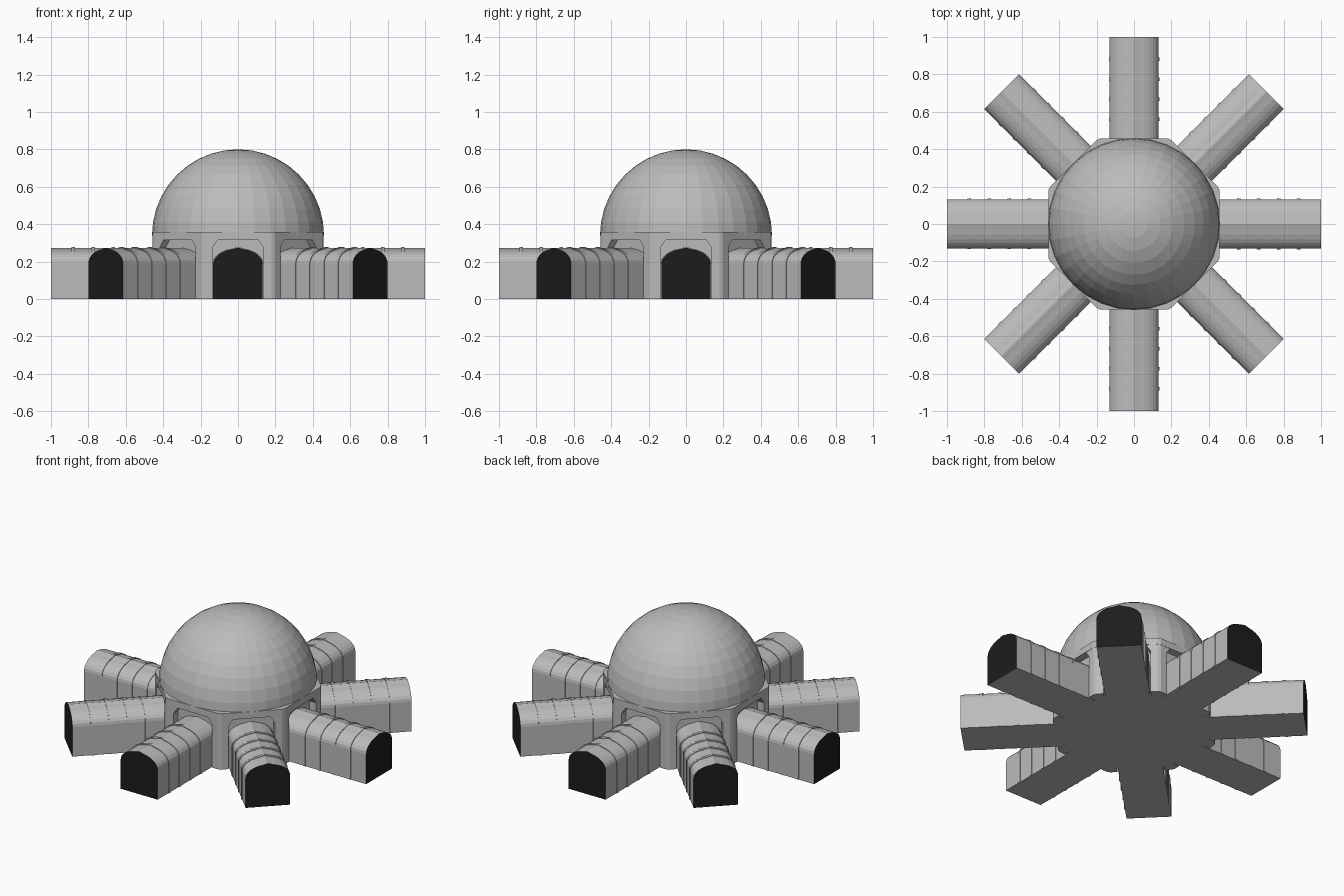
import bpy, bmesh, math
from mathutils import Matrix, Vector

cube = bpy.data.objects.get("Cube")
if cube:
    bpy.data.objects.remove(cube, do_unlink=True)


def material(name, value):
    m = bpy.data.materials.new(name)
    m.use_nodes = True
    color = (value, value, value, 1)
    m.diffuse_color = color
    m.node_tree.nodes["Principled BSDF"].inputs["Base Color"].default_value = color
    return m


STONE = material("pale stone", 0.5)
DARK = material("dark opening", 0.012)
BAYS = 8
STEP = 2 * math.pi / BAYS
FACE = 0.458      # distance from centre to each drum face


def finish(bm, name, mats=(STONE,)):
    bmesh.ops.recalc_face_normals(bm, faces=bm.faces)
    mesh = bpy.data.meshes.new(name)
    bm.to_mesh(mesh)
    bm.free()
    for m in mats:
        mesh.materials.append(m)
    obj = bpy.data.objects.new(name, mesh)
    bpy.context.collection.objects.link(obj)
    return obj


def extrude(bm, points, offset):
    """Closed prism from an outline; returns the far cap."""
    offset = Vector(offset)
    a = [bm.verts.new(p) for p in points]
    b = [bm.verts.new(Vector(p) + offset) for p in points]
    bm.faces.new(a[::-1])
    cap = bm.faces.new(b)
    for i in range(len(a)):
        j = (i + 1) % len(a)
        bm.faces.new((a[i], a[j], b[j], b[i]))
    return cap


def ring(bm, outline, z0, z1):
    extrude(bm, [(x, y, z0) for x, y in outline], (0, 0, z1 - z0))


def arch(x, grow=0.0):
    """Slightly pointed tunnel section at distance x along the tunnel."""
    w, spring, top = 0.131 + grow, 0.19, 0.274 + grow
    half = [(w, 0), (w, spring)]
    for k in range(1, 7):
        a = k * math.pi / 14
        half.append((w * math.cos(a), spring + (top - 0.006 - spring) * math.sin(a)))
    pts = half + [(0, top)] + [(-y, z) for y, z in reversed(half)]
    return [(x, y, z) for y, z in pts]


def around(bm, name, i, mats=(STONE,)):
    finish(bm, f"{name}_{i + 1}", mats).matrix_world = Matrix.Rotation(i * STEP, 4, "Z")


def octagon(apothem, half):
    pts = []
    for i in range(BAYS):
        rot = Matrix.Rotation(i * STEP, 2)
        pts += [tuple(rot @ Vector((apothem, s * half))) for s in (-1, 1)]
    return pts


# Dome: faceted hemisphere
bm = bmesh.new()
bmesh.ops.create_uvsphere(bm, u_segments=32, v_segments=20, radius=0.46)
bmesh.ops.delete(bm, geom=[v for v in bm.verts if v.co.z < -0.01], context="VERTS")
bmesh.ops.translate(bm, verts=bm.verts, vec=(0, 0, 0.34))
finish(bm, "dome")

# Drum core, set back behind the piers, and the beam under the dome
bm = bmesh.new()
ring(bm, octagon(0.41, 0.15), 0, 0.35)
finish(bm, "drum_core")
bm = bmesh.new()
ring(bm, octagon(FACE, 0.178), 0.315, 0.358)
finish(bm, "drum_beam")

# Corner pier outline, mirrored over the corner direction
corner = Vector((math.cos(STEP / 2), math.sin(STEP / 2)))
side = [Vector(p) for p in ((0.39, 0.137), (FACE - 0.001, 0.137), (FACE - 0.001, 0.178))]
pier = side + [2 * p.dot(corner) * corner - p for p in reversed(side)]

for i in range(BAYS):
    # Tunnel with a dark end
    bm = bmesh.new()
    cap = extrude(bm, arch(0.3), (0.7, 0, 0))
    cap.material_index = 1
    around(bm, "tunnel", i, (STONE, DARK))

    # Thin ribs wrapped over the tunnel
    bm = bmesh.new()
    for k in range(4):
        extrude(bm, arch(0.55 + 0.107 * k, 0.004), (0.02, 0, 0))
    around(bm, "tunnel_ribs", i)

    # Pier and the low pilaster against its corner
    bm = bmesh.new()
    ring(bm, pier, 0, 0.32)
    t = Vector((-corner.y, corner.x))
    base = [corner * r + t * s for r, s in ((0.46, -0.016), (0.488, -0.016), (0.488, 0.016), (0.46, 0.016))]
    ring(bm, base, 0, 0.14)
    around(bm, "corner_pier", i)

    # Sloped shoulders between pier and beam above the tunnel
    bm = bmesh.new()
    for s in (-1, 1):
        extrude(bm, [(0.4, s * 0.14, 0.27), (0.4, s * 0.14, 0.32), (0.4, s * 0.105, 0.32)], (0.056, 0, 0))
    around(bm, "bay_shoulders", i)
